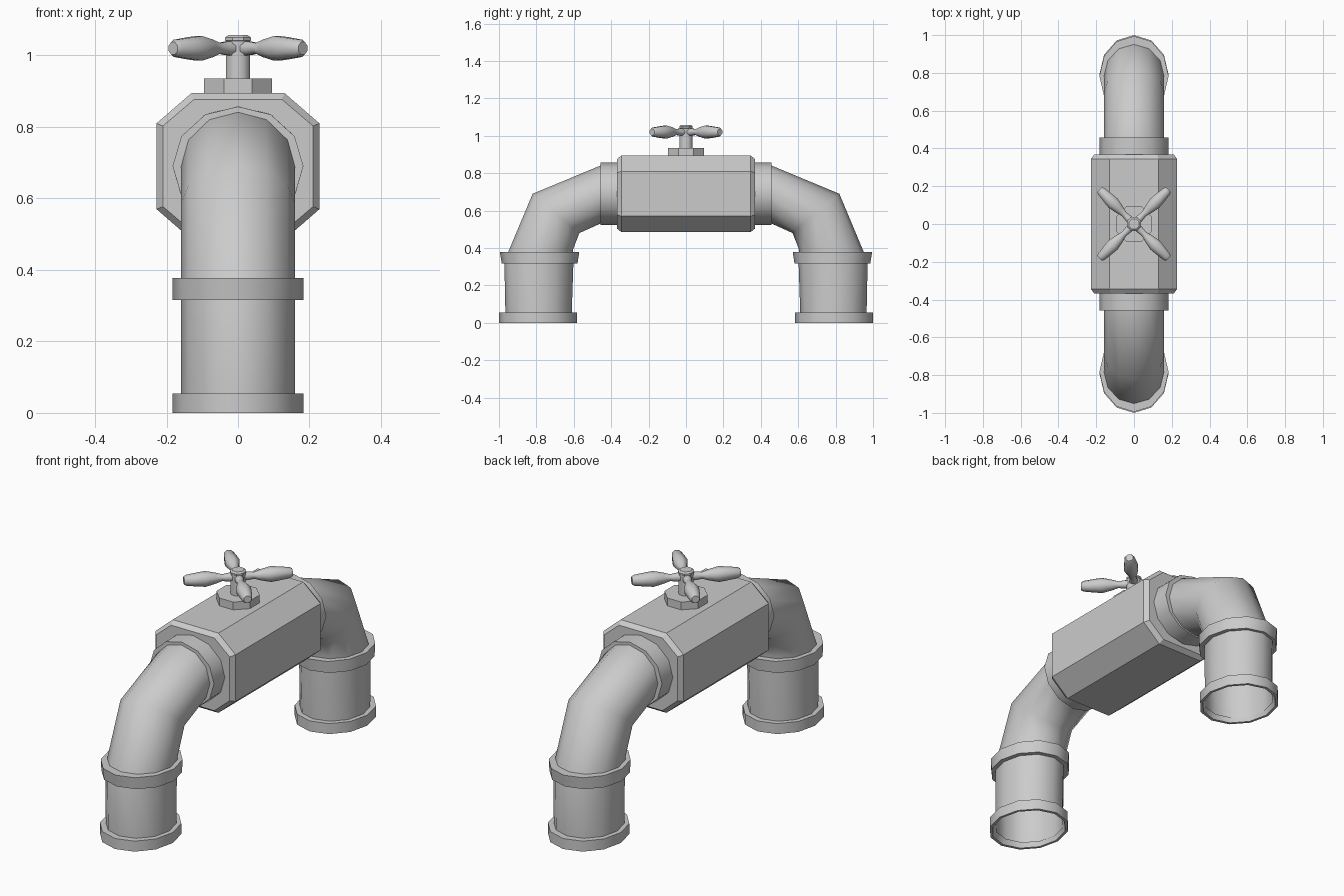
import bpy, bmesh
from math import sin, cos, pi, radians
from mathutils import Vector, Matrix

if "Cube" in bpy.data.objects:
    bpy.data.objects.remove(bpy.data.objects["Cube"])


def loft(name, rings, caps=True, closed=False, smooth=None, mirror=False):
    """Skin a list of equal-length point rings."""
    bm = bmesh.new()
    loops = [[bm.verts.new(p) for p in r] for r in rings]
    n = len(loops[0])
    pairs = list(zip(loops, loops[1:]))
    if closed:
        pairs.append((loops[-1], loops[0]))
    for a, b in pairs:
        for i in range(n):
            j = (i + 1) % n
            bm.faces.new((a[i], a[j], b[j], b[i]))
    if caps:
        bm.faces.new(loops[0])
        bm.faces.new(loops[-1])
    bmesh.ops.recalc_face_normals(bm, faces=bm.faces)
    me = bpy.data.meshes.new(name)
    bm.to_mesh(me)
    bm.free()
    ob = bpy.data.objects.new(name, me)
    bpy.context.collection.objects.link(ob)
    if mirror:
        m = ob.modifiers.new("Mirror", 'MIRROR')
        m.use_axis = (False, True, False)
        m.use_mirror_merge = False
    if smooth:
        bpy.ops.object.select_all(action='DESELECT')
        ob.select_set(True)
        bpy.context.view_layer.objects.active = ob
        bpy.ops.object.shade_smooth_by_angle(angle=radians(smooth))
    return ob


def section(inner, outer, hx, n=12):
    """Elliptical section between two (y, z) points, half width hx."""
    a, b = Vector((0, *inner)), Vector((0, *outer))
    c, u = (a + b) / 2, (b - a) / 2
    return [c + u * sin(2 * pi * i / n) + Vector((hx * cos(2 * pi * i / n), 0, 0))
            for i in range(n)]


def lathe(name, profile, n=8, matrix=Matrix(), smooth=None):
    """Turned solid around z from (radius, height) pairs."""
    rings = [[matrix @ Vector((r * cos(2 * pi * (i + .5) / n),
                               r * sin(2 * pi * (i + .5) / n), z))
              for i in range(n)] for r, z in profile]
    return loft(name, rings, smooth=smooth)


# Octagonal valve body with bevelled ends
def octagon(y, d):
    w, h, fx, fz = .228 - d, .205 - d, .13 - d * .4, .12 - d * .4
    pts = [(fx, h), (w, fz), (w, -fz), (fx, -h),
           (-fx, -h), (-w, -fz), (-w, fz), (-fx, h)]
    return [(x, y, .69 + z) for x, z in pts]


loft("valve_body", [octagon(-.368, .018), octagon(-.345, 0),
                    octagon(.345, 0), octagon(.368, .018)])

# Curved pipes, open at the bottom
loft("pipes", [section((.612, .02), (.965, .02), .16),
               section((.602, .32), (.971, .32), .16),
               section((.605, .39), (.95, .38), .16),
               section((.57, .48), (.82, .69), .16),
               section((.455, .532), (.455, .842), .16),
               section((.36, .532), (.36, .842), .16)],
     caps=False, smooth=50, mirror=True)

# Base rings with a thin lip
loft("base_rings", [section((.583, 0), (1.0, 0), .183),
                    section((.583, .054), (1.0, .054), .183),
                    section((.612, .054), (.965, .054), .16),
                    section((.598, 0), (.985, 0), .17)],
     caps=False, closed=True, smooth=35, mirror=True)

# Upper rings on the vertical pipes
loft("upper_rings", [section((.58, .316), (.985, .316), .183),
                     section((.571, .378), (.995, .378), .183),
                     section((.606, .378), (.95, .378), .158),
                     section((.603, .316), (.97, .316), .158)],
     caps=False, closed=True, smooth=35, mirror=True)

# Collars where the pipes meet the body
loft("collars", [section((.36, .522), (.36, .858), .183),
                 section((.457, .524), (.457, .857), .183),
                 section((.457, .535), (.457, .84), .158),
                 section((.36, .535), (.36, .84), .158)],
     caps=False, closed=True, smooth=35, mirror=True)

# Bonnet, stem and top knob
lathe("bonnet", [(.103, .88), (.103, .935)])
lathe("stem", [(.037, .92), (.037, 1.04)], smooth=50)
lathe("knob", [(.032, 1.035), (.039, 1.042), (.039, 1.05), (.03, 1.057)])

# Four turned handle arms on the diagonals
arm = [(.022, .02), (.02, .05), (.016, .075), (.027, .11), (.037, .155),
       (.034, .185), (.026, .245), (.019, .257)]
for k in range(4):
    m = (Matrix.Translation((0, 0, 1.02))
         @ Matrix.Rotation(pi / 4 + k * pi / 2, 4, 'Z')
         @ Matrix.Rotation(pi / 2, 4, 'Y'))
    lathe(f"handle_arm_{k + 1}", arm, matrix=m, smooth=50)
